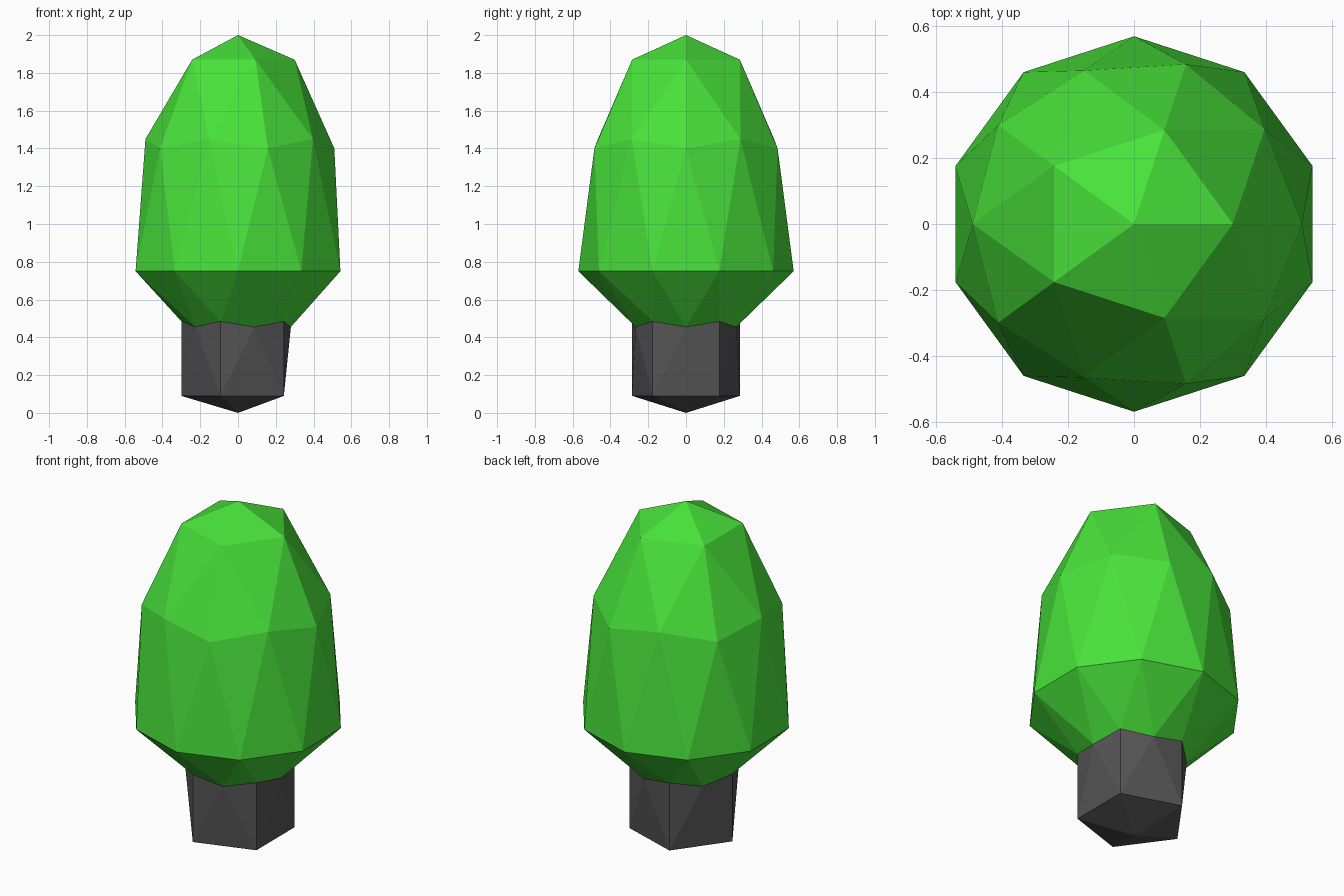
import bpy
import bmesh
from mathutils import Vector

if "Cube" in bpy.data.objects:
    bpy.data.objects.remove(bpy.data.objects["Cube"], do_unlink=True)


def flat_material(name, colour):
    mat = bpy.data.materials.new(name)
    mat.use_nodes = True
    mat.diffuse_color = (*colour, 1)
    bsdf = next(n for n in mat.node_tree.nodes if n.type == "BSDF_PRINCIPLED")
    bsdf.inputs["Base Color"].default_value = (*colour, 1)
    bsdf.inputs["Roughness"].default_value = 0.9
    return mat


# Tree outline, bottom to top: one (height, radius) per ring of the sphere
PROFILE = [
    (0.0, 0.0), (0.09, 0.30), (0.455, 0.28), (0.485, 0.30),
    (0.75, 0.57),
    (1.40, 0.51), (1.45, 0.49), (1.87, 0.30), (2.0, 0.0),
]
TRUNK_TOP = 0.5

# Low-poly sphere whose rings are moved onto the outline
bm = bmesh.new()
bmesh.ops.create_icosphere(bm, subdivisions=2, radius=1)
levels = sorted({round(v.co.z, 2) for v in bm.verts})
ring = dict(zip(levels, PROFILE))
for v in bm.verts:
    height, radius = ring[round(v.co.z, 2)]
    flat = Vector((v.co.x, v.co.y, 0))
    v.co = flat.normalized() * radius + Vector((0, 0, height))

# Trunk below, foliage above
for f in bm.faces:
    f.material_index = int(all(v.co.z < TRUNK_TOP for v in f.verts))
    f.smooth = False
bmesh.ops.recalc_face_normals(bm, faces=bm.faces)

mesh = bpy.data.meshes.new("tree")
bm.to_mesh(mesh)
bm.free()
mesh.materials.append(flat_material("leaf green", (0.065, 0.76, 0.042)))
mesh.materials.append(flat_material("trunk grey", (0.09, 0.09, 0.09)))
bpy.context.collection.objects.link(bpy.data.objects.new("tree", mesh))
